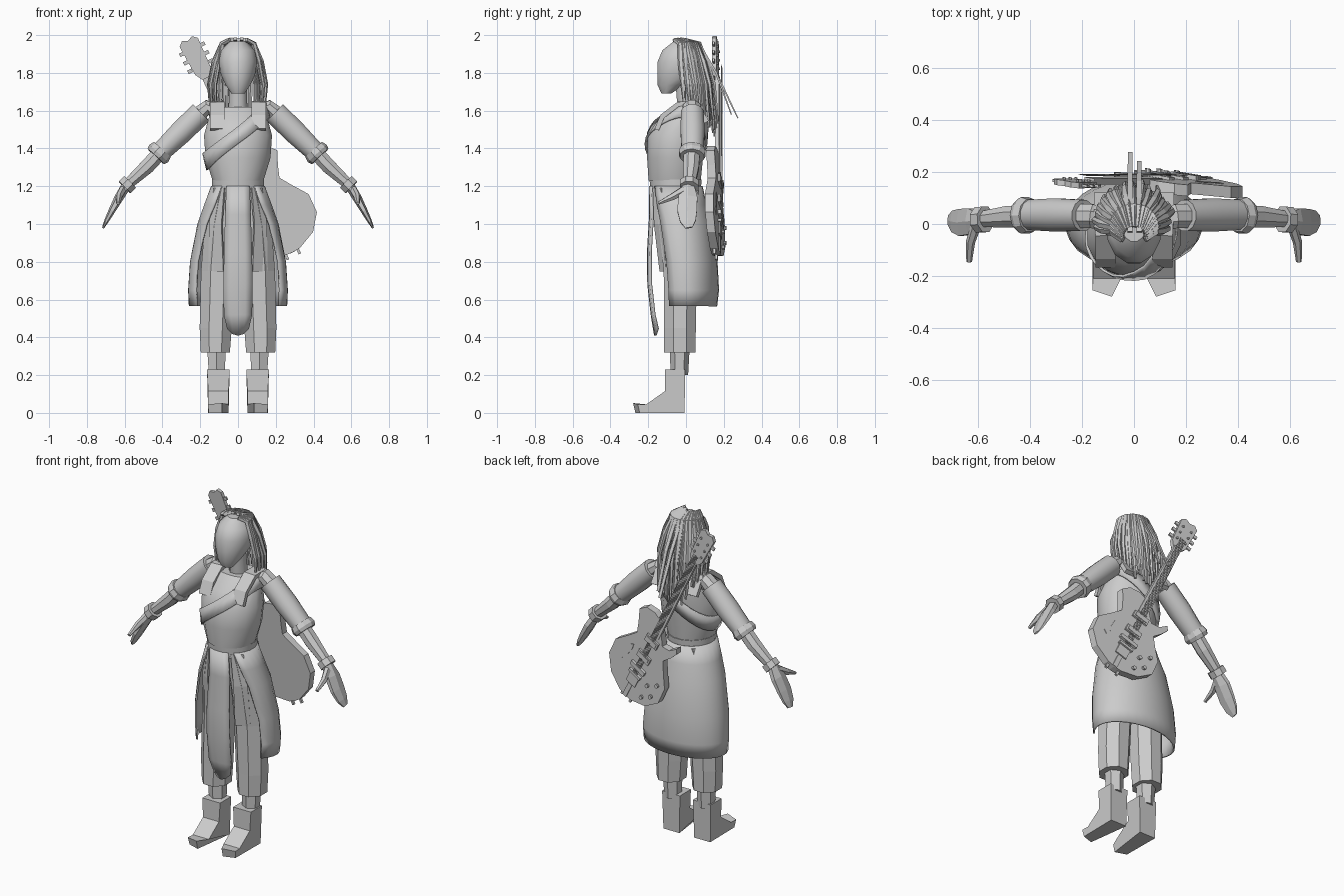
import bpy, math, random
from mathutils import Vector

random.seed(4)


def make(name, verts, faces, smooth=None, mirror=False, thick=0):
    me = bpy.data.meshes.new(name)
    me.from_pydata([tuple(v) for v in verts], [], faces)
    ob = bpy.data.objects.new(name, me)
    bpy.context.collection.objects.link(ob)
    bpy.ops.object.select_all(action='DESELECT')
    bpy.context.view_layer.objects.active = ob
    ob.select_set(True)
    bpy.ops.object.mode_set(mode='EDIT')
    bpy.ops.mesh.select_all(action='SELECT')
    bpy.ops.mesh.normals_make_consistent(inside=False)
    bpy.ops.object.mode_set(mode='OBJECT')
    if smooth:
        bpy.ops.object.shade_smooth_by_angle(angle=math.radians(smooth))
    if thick:
        m = ob.modifiers.new('thickness', 'SOLIDIFY')
        m.thickness, m.offset = thick, 0
    if mirror:
        ob.modifiers.new('mirror', 'MIRROR')
    return ob


def skin(name, rings, closed=True, caps=True, **kw):
    """Bridge equal-length rings of points."""
    n = len(rings[0])
    faces = [(k * n + i, k * n + (i + 1) % n, (k + 1) * n + (i + 1) % n, (k + 1) * n + i)
             for k in range(len(rings) - 1) for i in range(n if closed else n - 1)]
    if closed and caps:
        faces += [tuple(range(n)), tuple(range(len(rings) * n - n, len(rings) * n))]
    return make(name, [p for r in rings for p in r], faces, **kw)


def loft(name, secs, n=12, **kw):
    """Stack of horizontal ellipses: (cx, cy, z, rx, ry)."""
    k = 1 / math.cos(math.pi / n)
    ang = [2 * math.pi * (i + .5) / n for i in range(n)]
    return skin(name, [[(cx + rx * k * math.cos(a), cy + ry * k * math.sin(a), z) for a in ang]
                       for cx, cy, z, rx, ry in secs], **kw)


def tube(name, pts, radii, n=8, side=(0, 1, 0), **kw):
    """Sweep an ellipse along a path; radii are (along side, across)."""
    pts = [Vector(p) for p in pts]
    rings = []
    for i, p in enumerate(pts):
        t = (pts[min(i + 1, len(pts) - 1)] - pts[max(i - 1, 0)]).normalized()
        s = Vector(side)
        s = (s - t * s.dot(t)).normalized()
        o = t.cross(s)
        a, b = radii[i]
        rings.append([p + s * a * math.cos(2 * math.pi * (j + .5) / n)
                      + o * b * math.sin(2 * math.pi * (j + .5) / n) for j in range(n)])
    return skin(name, rings, **kw)


# Head and neck
loft('head', [(0, -.105, 1.69, .035, .025), (0, -.08, 1.735, .065, .07), (0, -.04, 1.79, .09, .112),
              (0, -.028, 1.86, .102, .122), (0, -.02, 1.92, .088, .105), (0, -.012, 1.965, .045, .055)],
     smooth=35)
tube('neck', [(0, .01, 1.56), (0, -.01, 1.76)], [(.055, .055), (.05, .05)], smooth=50)

# Torso, neckline and shoulder straps
torso = [(0, -.06, 1.23, .135, .138), (0, -.058, 1.35, .172, .148), (0, -.05, 1.47, .18, .152),
         (0, -.025, 1.55, .158, .13), (0, .01, 1.62, .14, .085)]
loft('torso', torso, n=16, smooth=40)
tube('vest_strap', [(.11, -.155, 1.5), (.11, -.125, 1.57), (.11, -.04, 1.635), (.115, .05, 1.64),
                    (.115, .11, 1.54)], [(.055, .018)] * 5, n=4, side=(1, 0, 0), mirror=True)
loft('belt', [(0, -.055, 1.165, .136, .132), (0, -.055, 1.235, .138, .138)], n=16, smooth=40)


def torso_at(z):
    for a, b in zip(torso, torso[1:]):
        if z <= b[2]:
            break
    f = (z - a[2]) / (b[2] - a[2])
    return [p + (q - p) * f for p, q in zip(a, b)]


# Diagonal sash wrapped round the chest
band = []
for dz in (-.045, .045):
    row = []
    for i in range(28):
        a = 2 * math.pi * i / 28
        z = min(1.47 + .14 * math.cos(a) + dz, 1.64)
        s = torso_at(z)
        row.append(((s[3] + .011) * math.cos(a), s[1] + (s[4] + .011) * math.sin(a), z))
    band.append(row)
skin('sash', band, caps=False, thick=.01, smooth=40)

# Arms
tube('shoulder', [(.12, .02, 1.59), (.16, .03, 1.62), (.23, .033, 1.56)],
     [(.045, .05), (.05, .04), (.05, .05)], n=8, mirror=True)
tube('sleeve', [(.195, .033, 1.59), (.30, .035, 1.487), (.405, .035, 1.385)],
     [(.062, .064), (.066, .064), (.06, .055)], n=12, mirror=True, smooth=40)
tube('elbow_cuff', [(.40, .033, 1.395), (.42, .033, 1.373), (.435, .032, 1.357)],
     [(.066, .06), (.074, .068), (.066, .06)], n=10, mirror=True)
tube('forearm', [(.42, .03, 1.37), (.48, .028, 1.305), (.59, .018, 1.205)],
     [(.045, .042), (.045, .042), (.032, .03)], n=8, mirror=True)
tube('wrist_cuff', [(.572, .018, 1.222), (.6, .016, 1.194)], [(.053, .048)] * 2, n=8, mirror=True)
tube('hand', [(.59, .012, 1.205), (.63, .01, 1.14), (.668, .006, 1.07), (.697, .01, 1.015), (.714, .015, .98)],
     [(.034, .026), (.058, .024), (.06, .018), (.048, .012), (.022, .006)], n=6, mirror=True)
tube('thumb', [(.61, -.01, 1.18), (.63, -.07, 1.145), (.635, -.145, 1.11)],
     [(.024, .02), (.02, .018), (.009, .011)], n=6, side=(0, 0, 1), mirror=True)

# Trousers, shins and boots
loft('trouser_leg', [(.066, -.05, 1.19, .064, .115), (.09, -.04, 1.0, .086, .105),
                     (.108, -.03, .75, .088, .088), (.118, -.032, .45, .085, .084),
                     (.12, -.033, .32, .077, .083)], n=8, mirror=True)
loft('shin', [(.112, -.035, .2, .042, .04), (.115, -.033, .4, .052, .048)], n=6, mirror=True)
boot = [(-.008, 0), (-.004, .23), (-.11, .23), (-.112, .115), (-.22, .045), (-.275, .052), (-.262, 0)]
inner, outer = [], []
for y, z in boot:
    f = max(0, (-y - .11) / .165)
    top = .006 if z > .2 else 0
    inner.append((.05 - top, y + .015 * f, z))
    outer.append((.158 + top, y + .015 * f, z))
inner[5], inner[6] = (.085, -.28, .052), (.085, -.268, 0)
outer[5], outer[6] = (.16, -.255, .045), (.155, -.245, 0)
skin('boot', [inner, outer], mirror=True)

# Open-fronted wrap skirt
rows = []
for z, cy, rx, ry, t0 in [(1.2, -.055, .138, .138, -52), (1.1, -.045, .175, .15, -45),
                          (1.0, -.03, .21, .165, -38), (.8, -.01, .25, .172, -32),
                          (.65, .0, .26, .17, -32), (.565, .0, .256, .16, -33)]:
    rows.append([(rx * math.cos(a), cy + ry * math.sin(a), z)
                 for a in (math.radians(t0 + (180 - 2 * t0) * i / 20) for i in range(21))])
skin('wrap_skirt', rows, closed=False, thick=.01, smooth=40)

# Hanging front panel
rows = [[(w * s, y + .012 * s * s, z + .035 * s * s * (z < .5)) for s in (-1, -.5, 0, .5, 1)]
        for y, z, w in [(-.19, 1.2, .06), (-.188, 1.05, .066), (-.2, .85, .073), (-.198, .68, .075),
                        (-.18, .52, .073), (-.162, .41, .055)]]
skin('front_panel', rows, closed=False, thick=.014, smooth=30)
skin('side_panel', [[(.07, -.172, 1.19), (.125, -.125, 1.19)], [(.085, -.165, 1.0), (.15, -.12, 1.0)],
                    [(.075, -.135, .75), (.155, -.1, .75)]], closed=False, thick=.012, mirror=True)

# Dreadlocks fanned round the back of the head, in two layers
for layer in range(2):
    count = 17 - 2 * layer
    for i in range(count):
        phi = math.radians(-14 + 208 * (i + random.uniform(-.2, .2)) / (count - 1))
        c, s = math.cos(phi), math.sin(phi)
        w = random.uniform(.9, 1.06) - .1 * layer
        end = 1.64 - .15 * max(s, 0) + random.uniform(-.03, .05)
        path = [(.045 * c, -.05 + .04 * s, 1.975), (.085 * c, -.01 + .08 * s, 1.955),
                (.125 * c * w, .0 + .115 * s * w, 1.86), (.15 * c * w, .015 + .135 * s * w, 1.74),
                (.143 * c * w, .025 + .145 * s * w, end)]
        tube('dreadlock', path, [(.012, .012), (.015, .014), (.016, .012), (.013, .01), (.007, .006)],
             n=5, side=(-s, c, 0.01))
for x, y, z in [(-.015, .275, 1.56), (.02, .24, 1.58)]:
    tube('loose_lock', [(x, -.03, 1.98), (x, .07, 1.95), (x, .16, 1.8), (x, y, z)],
         [(.014, .01), (.015, .01), (.014, .008), (.012, .004)], n=4, side=(1, 0, 0))


# Guitar slung on the back: u runs up the neck, v across, h out from the face
def slung(u, v, h):
    return (.29 - .444 * u + .896 * v, .155 - .003 * u - .15 * v + h, .85 + .896 * u + .444 * v)


def slab(name, outline, h0, h1):
    return skin(name, [[slung(u, v, h) for u, v in outline] for h in (h0, h1)])


def block(name, u, v, du, dv, h0, h1):
    return slab(name, [(u - du, v - dv), (u + du, v - dv), (u + du, v + dv), (u - du, v + dv)], h0, h1)


def disc(name, u, v, r, h0, h1):
    return slab(name, [(u + r * math.cos(a), v + r * math.sin(a))
                       for a in (i * math.pi / 4 for i in range(8))], h0, h1)


slab('guitar_body', [(.0, 0), (.004, .044), (.049, .144), (.134, .209), (.239, .212), (.32, .155),
                     (.385, .112), (.45, .135), (.52, .166), (.565, .13), (.58, .07), (.57, .025),
                     (.5, -.03), (.445, -.07), (.46, -.12), (.505, -.155), (.48, -.172), (.43, -.15),
                     (.375, -.115), (.31, -.155), (.239, -.205), (.134, -.209), (.049, -.144),
                     (.004, -.044)], -.022, .022)
slab('guitar_neck', [(.46, -.03), (1.04, -.022), (1.04, .022), (.46, .03)], .004, .026)
slab('guitar_headstock', [(1.03, -.022), (1.07, -.046), (1.24, -.054), (1.262, -.03), (1.25, 0),
                          (1.262, .03), (1.24, .054), (1.07, .046), (1.03, .022)], -.006, .016)
for u in (1.1, 1.15, 1.2):
    for s in (-1, 1):
        block('tuning_key', u, s * .062, .01, .012, 0, .01)
        disc('tuning_post', u, s * .028, .007, .01, .024)
for u in (.3, .42):
    block('pickup', u, 0, .022, .048, .02, .034)
    block('pickup_cover', u, 0, .012, .038, .034, .038)
block('bridge', .215, 0, .012, .055, .02, .04)
block('tailpiece', .13, 0, .035, .036, .02, .03)
block('tailpiece_bar', .17, 0, .008, .045, .02, .04)
block('tail_hinge', .045, 0, .045, .014, .02, .028)
for u, v in [(.08, -.1), (.13, -.15), (.17, -.1), (.22, -.155)]:
    disc('control_knob', u, v, .012, .02, .036)
slab('sound_hole', [(.16, .125), (.18, .15), (.23, .125), (.29, .12), (.31, .095), (.28, .09),
                    (.23, .1), (.19, .12)], .02, .025)
for i in range(6):
    block('string', .63, (i - 2.5) * .0068, .47, .001, .036, .038)
for v in (-.04, .03):
    block('strap_peg', -.008, v, .016, .007, -.007, .007)
